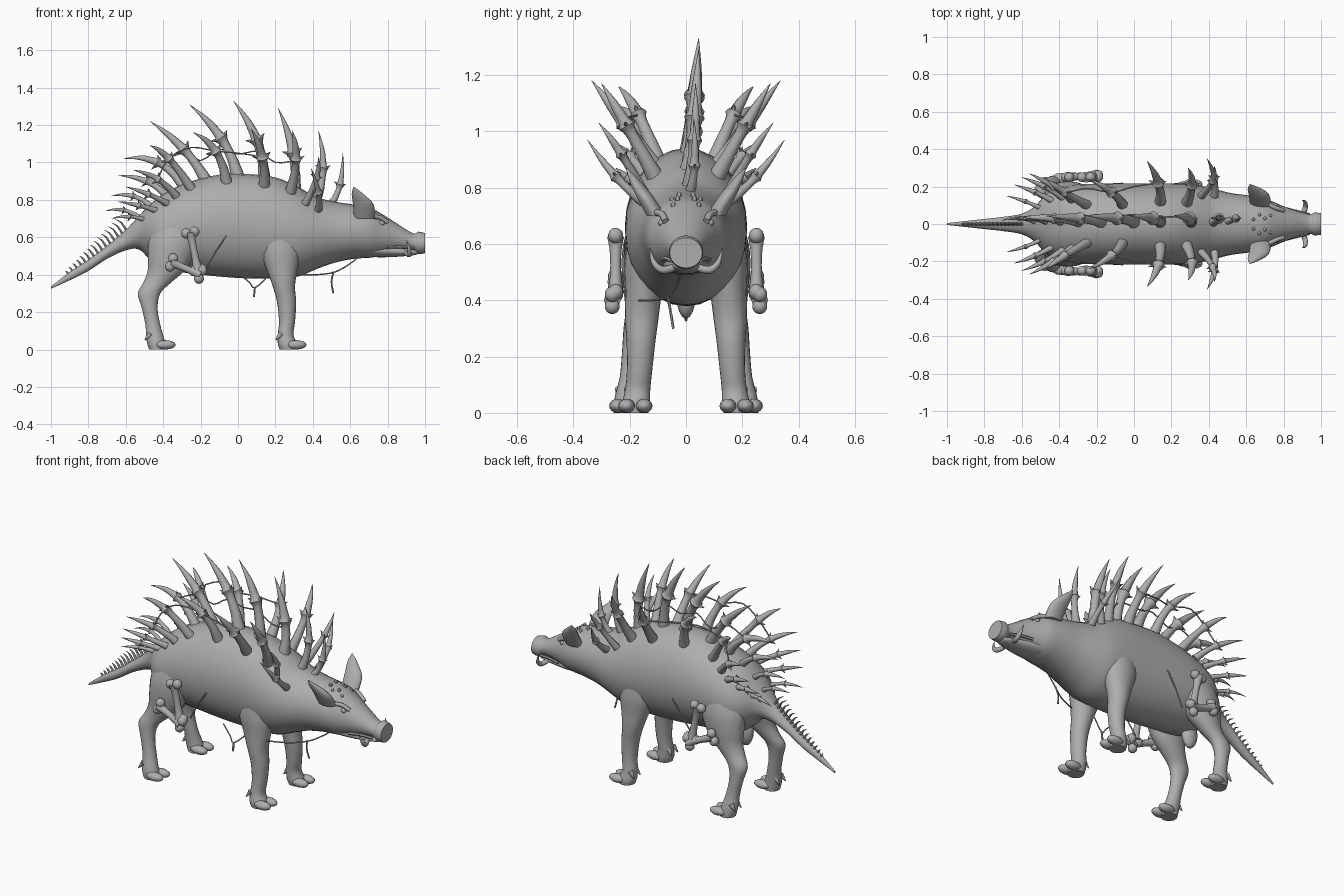
import bpy, bmesh, math
from mathutils import Vector

grey = bpy.data.materials.new("ash_grey")
grey.diffuse_color = (0.42, 0.42, 0.42, 1)


def finish(name, bm, angle=50):
    bmesh.ops.recalc_face_normals(bm, faces=bm.faces)
    me = bpy.data.meshes.new(name)
    bm.to_mesh(me)
    bm.free()
    me.materials.append(grey)
    for p in me.polygons:
        p.use_smooth = True
    me.set_sharp_from_angle(angle=math.radians(angle))
    ob = bpy.data.objects.new(name, me)
    bpy.context.collection.objects.link(ob)
    return ob


def refine(st, n):
    """Smoothly interpolate stations of equal length."""
    out = []
    for i in range(len(st) - 1):
        p0, p1, p2, p3 = (st[max(0, min(len(st) - 1, i + k))] for k in (-1, 0, 1, 2))
        for j in range(n):
            t = j / n
            out.append([0.5 * (2 * b + (c - a) * t + (2 * a - 5 * b + 4 * c - d) * t * t
                               + (3 * b - a - 3 * c + d) * t ** 3)
                        for a, b, c, d in zip(p0, p1, p2, p3)])
    return out + [list(st[-1])]


def loft(name, st, axis=None, seg=20, n=4, angle=50):
    """Skin rings (x, y, z, ra, rb); axis X or Z fixes the ring plane."""
    st = refine(st, n)
    bm = bmesh.new()
    rings = []
    for i, (x, y, z, ra, rb) in enumerate(st):
        c = Vector((x, y, z))
        if axis == 'X':
            u, v = Vector((0, 1, 0)), Vector((0, 0, 1))
        elif axis == 'Z':
            u, v = Vector((1, 0, 0)), Vector((0, 1, 0))
        else:
            t = Vector(st[min(i + 1, len(st) - 1)][:3]) - Vector(st[max(i - 1, 0)][:3])
            q = t.to_track_quat('Z', 'Y')
            u, v = q @ Vector((1, 0, 0)), q @ Vector((0, 1, 0))
        ra, rb = max(ra, 0.0008), max(rb, 0.0008)
        rings.append([bm.verts.new(c + u * ra * math.cos(a) + v * rb * math.sin(a))
                      for a in (2 * math.pi * k / seg for k in range(seg))])
    for r0, r1 in zip(rings, rings[1:]):
        for k in range(seg):
            bm.faces.new((r0[k], r0[(k + 1) % seg], r1[(k + 1) % seg], r1[k]))
    bm.faces.new(rings[0])
    bm.faces.new(rings[-1])
    return finish(name, bm, angle)


def ball(name, c, r, seg=12):
    bm = bmesh.new()
    bmesh.ops.create_uvsphere(bm, u_segments=seg, v_segments=seg // 2 + 2, radius=1)
    for v in bm.verts:
        v.co = Vector([c[k] + v.co[k] * r[k] for k in range(3)])
    return finish(name, bm)


def tube(name, pts, r, seg=6, n=3):
    return loft(name, [(*p, r, r) for p in pts], seg=seg, n=n)


def spike(name, base, mid, tip, s=1.0):
    """Curved horn on a bony shaft, with a knuckle where they join."""
    b, m, t = Vector(base), Vector(mid), Vector(tip)
    ctrl = 2 * m - (b + t) / 2
    prof = [(0, .036), (.2, .028), (.4, .024), (.47, .030), (.5, .038),
            (.54, .026), (.7, .020), (.85, .011), (1, .001)]
    st = []
    for f, r in prof:
        p = b * (1 - f) ** 2 + ctrl * 2 * f * (1 - f) + t * f * f
        st.append((*p, r * s, r * s))
    loft(name, st, seg=10, n=2)
    # small thorns on the knuckle
    side = (t - b).cross(Vector((0, 1, 0.2))).normalized()
    for sgn in (-1, 1):
        a = m + side * sgn * .02 * s
        e = m + side * sgn * .055 * s + (t - m).normalized() * .02 * s
        loft(name + "_thorn", [(*a, .014 * s, .014 * s), (*e, .001, .001)], seg=5, n=1)


# Body from tail tip to snout: x, bottom, top, half width
body = [(-1, .325, .337, .005), (-.9, .37, .415, .016), (-.8, .42, .48, .027),
        (-.7, .485, .555, .038), (-.6, .53, .64, .055), (-.53, .535, .715, .095),
        (-.47, .48, .775, .16), (-.4, .43, .83, .20), (-.28, .41, .89, .213),
        (-.1, .39, .935, .217), (.05, .38, .938, .217), (.2, .38, .92, .217),
        (.32, .39, .87, .212), (.42, .43, .815, .19), (.52, .465, .79, .165),
        (.62, .485, .775, .152), (.7, .49, .76, .138), (.76, .50, .73, .112),
        (.84, .52, .68, .08), (.91, .53, .635, .058), (.945, .525, .62, .053),
        (.965, .51, .63, .061), (1.0, .515, .622, .058)]
loft("body", [(x, 0, (lo + hi) / 2, w, (hi - lo) / 2) for x, lo, hi, w in body], 'X', seg=28)
loft("lower_jaw", [(.68, 0, .54, .09, .045), (.78, 0, .528, .075, .035),
                   (.88, 0, .522, .055, .024), (.95, 0, .52, .035, .014),
                   (.965, 0, .52, .01, .004)], 'X')
ball("groin", (-.40, 0, .42), (.05, .035, .085))

# Ridge spikes: base x/z, middle x/z, tip x/z
ridge = [((.49, .77), (.545, .88), (.56, 1.05), .6), ((.42, .80), (.455, .97), (.43, 1.17), .75),
         ((.30, .85), (.295, 1.05), (.215, 1.29), 1), ((.14, .90), (.10, 1.12), (-.025, 1.33), 1),
         ((0, .92), (-.09, 1.13), (-.26, 1.31), 1), ((-.17, .90), (-.29, 1.07), (-.47, 1.22), .95),
         ((-.29, .87), (-.43, 1.0), (-.61, 1.02), .8), ((-.38, .82), (-.49, .90), (-.64, .93), .65),
         ((-.46, .76), (-.56, .82), (-.68, .82), .5), ((-.52, .70), (-.61, .745), (-.71, .74), .42)]
for b, m, t, s in ridge:
    spike("ridge_spike", (b[0], .01, b[1]), (m[0], .03, m[1]), (t[0], .045 * s, t[1]), s)

# Small spines down the tail
for i in range(15):
    f = i / 14
    x, z = -.6 - .31 * f, .635 - .23 * f
    h = .06 * (1 - f) + .018
    loft("tail_spine", [(x + .01, 0, z - .01, .011, .009),
                        (x - .3 * h, 0, z + .55 * h, .006, .005),
                        (x - .75 * h, 0, z + h * .8, .001, .001)], seg=6, n=2)

# Side spikes: base, middle, tip
flank = [((.36, .15, .78), (.42, .23, .92), (.43, .31, 1.03), .6),
         ((.43, .15, .75), (.43, .25, .84), (.39, .35, .97), .6),
         ((.28, .11, .84), (.31, .21, 1.02), (.29, .30, 1.17), .85),
         ((.14, .11, .87), (.13, .22, 1.03), (.07, .335, 1.18), .9),
         ((-.06, .10, .89), (-.12, .17, 1.06), (-.24, .24, 1.16), .85),
         ((-.25, .10, .86), (-.37, .17, 1.02), (-.47, .24, 1.09), .75),
         ((-.33, .13, .82), (-.43, .20, .91), (-.56, .27, .96), .65),
         ((-.38, .14, .78), (-.48, .20, .83), (-.60, .25, .87), .55),
         ((-.43, .12, .74), (-.53, .17, .77), (-.64, .21, .79), .5),
         ((-.49, .08, .69), (-.58, .12, .71), (-.68, .15, .70), .4)]

rear_leg = [(-.33, .10, .72, .09, .085), (-.34, .13, .6, .135, .093), (-.36, .145, .5, .122, .083),
            (-.385, .155, .42, .098, .065), (-.43, .165, .36, .075, .05),
            (-.475, .18, .3, .06, .042), (-.472, .19, .22, .042, .037),
            (-.455, .198, .13, .04, .037), (-.445, .208, .07, .047, .042),
            (-.435, .212, .03, .05, .045), (-.43, .212, 0, .045, .045)]
front_leg = [(.22, .11, .68, .10, .085), (.225, .135, .54, .11, .083), (.235, .15, .43, .083, .066),
             (.245, .157, .34, .06, .06), (.26, .16, .25, .051, .051),
             (.262, .165, .15, .043, .045), (.255, .172, .08, .042, .045),
             (.265, .178, .03, .052, .05), (.27, .18, 0, .047, .046)]


def bone(name, a, b):
    """Shaft with two knobs at each end."""
    a, b = Vector(a), Vector(b)
    st = [(*a.lerp(b, f), r, r) for f, r in ((0, .03), (.2, .022), (.5, .019), (.8, .022), (1, .03))]
    loft(name, st, seg=10, n=2)
    d = (b - a).normalized().cross(Vector((0, 1, 0)))
    for e in (a, b):
        for sgn in (-1, 1):
            ball(name + "_knob", e + d * .023 * sgn, (.028, .027, .028), 10)


for m in (-1, 1):
    side = "_left" if m > 0 else "_right"
    for b, c, t, s in flank:
        spike("side_spike" + side, *((p[0], p[1] * m, p[2]) for p in (b, c, t)), s)
    for nm, leg in (("rear", rear_leg), ("front", front_leg)):
        loft(nm + "_leg" + side, [(x, y * m, z, a, b) for x, y, z, a, b in leg], 'Z')
        fx, fy = leg[-1][0], leg[-1][1]
        for o in (-.031, .031):
            # cloven toes and dewclaws
            ball(nm + "_toe" + side, (fx + .042, (fy + o) * m, .025), (.055, .03, .025))
            loft(nm + "_dewclaw" + side, [(fx - .04, (fy + o * .8) * m, .085, .016, .016),
                                          (fx - .068, (fy + o) * m, .05, .003, .003)], seg=8, n=1)
    # Ears, eyes, brows, nostrils and tusks
    loft("ear" + side, [(.675, .105 * m, .70, .055, .035), (.67, .15 * m, .775, .055, .03),
                        (.64, .185 * m, .83, .032, .018), (.62, .21 * m, .868, .003, .003)], 'Z', 14)
    ball("eye" + side, (.768, .087 * m, .675), (.016, .012, .012))
    tube("brow" + side, [(.72, .105 * m, .712), (.76, .085 * m, .705), (.80, .072 * m, .68)], .012, 8)
    ball("nostril" + side, (.996, .022 * m, .57), (.004, .01, .014))
    loft("tusk" + side, [(.90, .045 * m, .515, .014, .014), (.915, .085 * m, .508, .014, .014),
                         (.915, .115 * m, .535, .01, .01), (.90, .128 * m, .585, .001, .001)], seg=10)
    tube("lip" + side, [(.80, .085 * m, .545), (.87, .068 * m, .548), (.94, .05 * m, .54)], .008)
    # Bones hung on the hips, with a strap on the flank
    bone("upright_bone" + side, (-.255, .25 * m, .625), (-.215, .25 * m, .425))
    bone("slanted_bone" + side, (-.355, .25 * m, .465), (-.20, .262 * m, .40))
    tube("flank_strap" + side, [(-.06, .217 * m, .61), (-.12, .213 * m, .52), (-.18, .2 * m, .42)], .004)
    # Forehead studs
    for x, y, z in ((.64, .025, .772), (.67, .05, .755), (.70, .03, .758), (.73, .045, .734)):
        ball("forehead_stud" + side, (x, y * m, z), (.01, .01, .014), 6)

# Cords strung between spikes and under the throat
tube("ridge_cord", [(.30, .03, 1.01), (.2, .04, 1.0), (.11, .03, 1.06), (0, .05, 1.045),
                    (-.1, .04, 1.07), (-.2, .05, 1.01), (-.30, .03, 1.05), (-.43, .03, .99)], .004)
for m in (-1, 1):
    tube("side_cord", [(.13, .22 * m, 1.03), (0, .2 * m, 1.05), (-.12, .17 * m, 1.06),
                       (-.25, .19 * m, 1.08), (-.37, .17 * m, 1.02), (-.43, .2 * m, .91)], .004)
tube("throat_cord", [(.30, -.17, .40), (.42, -.12, .40), (.52, -.06, .415), (.60, -.03, .46), (.65, -.02, .50)], .004)
tube("throat_pendant", [(.51, -.065, .415), (.50, -.055, .36), (.51, -.045, .30)], .005)
tube("belly_cord", [(0, -.14, .41), (.06, -.16, .36), (.09, -.17, .33), (.16, -.15, .39)], .004)
tube("belly_pendant", [(.09, -.17, .33), (.085, -.17, .28)], .006)
